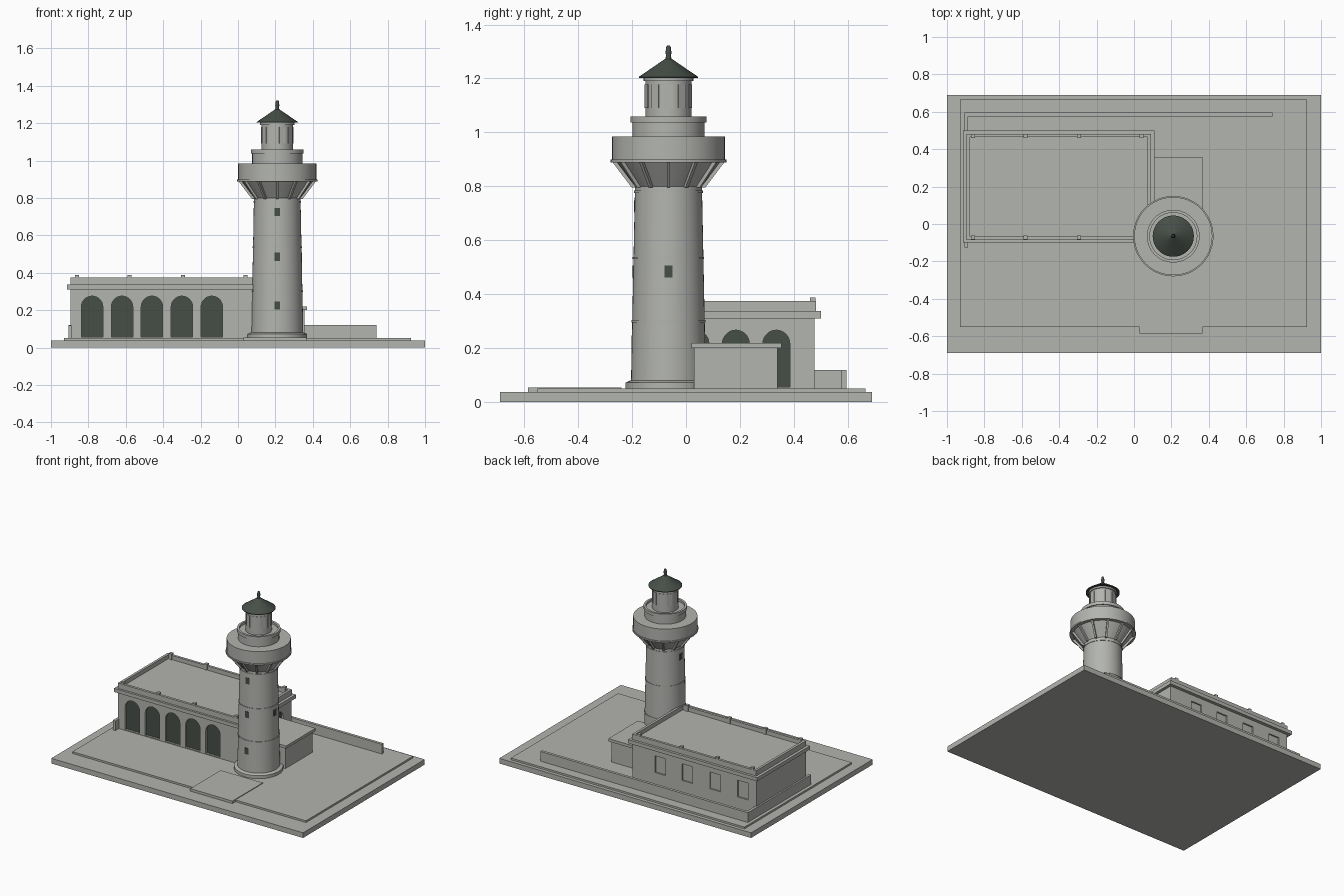
import bpy, bmesh, math
from mathutils import Matrix, Vector

if "Cube" in bpy.data.objects:
    bpy.data.objects.remove(bpy.data.objects["Cube"])

def material(name, rgb):
    m = bpy.data.materials.new(name)
    m.diffuse_color = (*rgb, 1)
    m.use_nodes = True
    m.node_tree.nodes["Principled BSDF"].inputs["Base Color"].default_value = m.diffuse_color
    return m

STONE = material("pale grey stone", (0.45, 0.46, 0.43))
DARK = material("dark green", (0.062, 0.078, 0.064))
TX, TY = 0.21, -0.065          # tower axis

def finish(name, bm, mat, smooth=False):
    bmesh.ops.recalc_face_normals(bm, faces=bm.faces)
    me = bpy.data.meshes.new(name)
    bm.to_mesh(me)
    bm.free()
    me.materials.append(mat)
    ob = bpy.data.objects.new(name, me)
    bpy.context.collection.objects.link(ob)
    if smooth:
        bpy.ops.object.select_all(action='DESELECT')
        ob.select_set(True)
        bpy.context.view_layer.objects.active = ob
        bpy.ops.object.shade_smooth_by_angle(angle=math.radians(30))
    return ob

def add_box(bm, x0, x1, y0, y1, z0, z1, mat=Matrix()):
    m = mat @ Matrix.Translation(((x0+x1)/2, (y0+y1)/2, (z0+z1)/2)) @ Matrix.Diagonal((x1-x0, y1-y0, z1-z0, 1))
    bmesh.ops.create_cube(bm, size=1, matrix=m)

def boxes(name, mat, *dims):
    bm = bmesh.new()
    for d in dims:
        add_box(bm, *d)
    return finish(name, bm, mat)

def lathe(name, mat, profile, n=48):
    """Revolve (radius, z) points about the tower axis."""
    bm = bmesh.new()
    rings = [[bm.verts.new((TX + r*math.cos(2*math.pi*i/n), TY + r*math.sin(2*math.pi*i/n), z))
              for i in range(n)] for r, z in profile]
    for a, b in zip(rings, rings[1:]):
        for i in range(n):
            j = (i+1) % n
            bm.faces.new((a[i], a[j], b[j], b[i]))
    bm.faces.new(rings[0])
    bm.faces.new(rings[-1])
    return finish(name, bm, mat, True)

def add_arch(bm, mat, w, z0, z1, d0, d1):
    """Arched prism: local x is width, local y is depth."""
    r = w/2
    pts = [(-r, z0), (r, z0)] + [(r*math.cos(math.pi*k/14), z1-r+r*math.sin(math.pi*k/14)) for k in range(15)]
    a = [bm.verts.new(mat @ Vector((x, d0, z))) for x, z in pts]
    b = [bm.verts.new(mat @ Vector((x, d1, z))) for x, z in pts]
    bm.faces.new(a)
    bm.faces.new(b)
    for i in range(len(pts)):
        j = (i+1) % len(pts)
        bm.faces.new((a[i], a[j], b[j], b[i]))

def cut(target, cutter):
    cutter.hide_render = True
    cutter.hide_viewport = True
    mod = target.modifiers.new("openings", 'BOOLEAN')
    mod.operation = 'DIFFERENCE'
    mod.solver = 'EXACT'
    mod.object = cutter

def on_tower(angle):
    return Matrix.Translation((TX, TY, 0)) @ Matrix.Rotation(angle, 4, 'Z')

# Ground
boxes("base_slab", STONE, (-1, 1, -0.69, 0.69, 0, 0.037))
boxes("terrace", STONE, (-0.93, 0.925, -0.55, 0.665, 0.037, 0.05))
boxes("entrance_pad", STONE, (0.03, 0.365, -0.585, -0.24, 0.037, 0.055))
boxes("boundary_wall", STONE, (-0.905, 0.74, 0.575, 0.595, 0.05, 0.12),
      (-0.907, -0.887, -0.125, 0.594, 0.05, 0.119))

# House with arched openings in front and on the right, windows behind
house = boxes("house_walls", STONE, (-0.895, 0.09, -0.085, 0.477, 0.05, 0.345))
arches = [(Matrix.Translation((-0.78 + 0.16*i, -0.085, 0)), 0.115, 0.275) for i in range(5)]
arches += [(Matrix.Translation((0.09, 0.035 + 0.15*i, 0)) @ Matrix.Rotation(math.pi/2, 4, 'Z'), 0.1, 0.267)
           for i in range(3)]
cutter, panel = bmesh.new(), bmesh.new()
for m, w, top in arches:
    add_arch(cutter, m, w, 0.056, top, -0.02, 0.02)
    add_arch(panel, m, w, 0.056, top, 0.014, 0.021)
for x in (-0.13, -0.345, -0.565, -0.785):
    add_box(cutter, x-0.042, x+0.042, 0.467, 0.5, 0.145, 0.265)
cut(house, finish("opening_cutter", cutter, STONE))
finish("arch_panels", panel, DARK)

def frame(x0, x1, y0, y1, z0, z1, t):
    return [(x0, x1, y0, y0+t, z0, z1), (x0, x1, y1-t, y1, z0, z1),
            (x0, x0+t, y0+t, y1-t, z0, z1), (x1-t, x1, y0+t, y1-t, z0, z1)]

boxes("house_cornice", STONE, (-0.915, 0.11, -0.1, 0.5, 0.311, 0.337))
boxes("house_parapet", STONE, *frame(-0.895, 0.09, -0.085, 0.482, 0.337, 0.375, 0.018))
boxes("parapet_posts", STONE, *[(x-0.011, x+0.011, y-0.011, y+0.011, 0.337, 0.388)
                                for x in (-0.86, -0.58, -0.295, 0.04) for y in (-0.073, 0.47)])

# Annex
boxes("annex", STONE, (0.08, 0.355, 0.03, 0.34, 0.05, 0.2))
boxes("annex_roof", STONE, (0.08, 0.368, 0.02, 0.355, 0.2, 0.22))

# Tower
lathe("tower_plinth", STONE, [(0.16, 0.05), (0.16, 0.072), (0.142, 0.08)])
lathe("tower_shaft", STONE, [(0.139, 0.07), (0.124, 0.81)])
for i, z in enumerate((0.3, 0.535, 0.78)):
    r = 0.139 - 0.015*(z-0.07)/0.74 + 0.003
    lathe("tower_band_%d" % (i+1), STONE, [(r, z-0.004), (r, z+0.004)])
bm = bmesh.new()
for angle, z in ((-90, 0.225), (-90, 0.485), (-90, 0.725), (0, 0.485), (180, 0.725)):
    r = 0.139 - 0.015*(z-0.07)/0.74
    add_box(bm, r-0.006, r+0.002, -0.015, 0.015, z-0.022, z+0.022, on_tower(math.radians(angle)))
finish("tower_windows", bm, DARK)

# Flared gallery with brackets
lathe("gallery_flare", STONE, [(0.124, 0.80), (0.195, 0.895)])
bm = bmesh.new()
for k in range(12):
    m = on_tower(k*math.pi/6)
    sides = [[bm.verts.new(m @ Vector((r, t, z))) for r, z in
              ((0.12, 0.795), (0.136, 0.795), (0.21, 0.893), (0.18, 0.893))] for t in (-0.006, 0.006)]
    a, b = sides
    bm.faces.new(a)
    bm.faces.new(b)
    for i in range(4):
        j = (i+1) % 4
        bm.faces.new((a[i], a[j], b[j], b[i]))
finish("gallery_brackets", bm, STONE)
lathe("gallery_drum", STONE, [(0.215, 0.889), (0.215, 0.899), (0.209, 0.899), (0.209, 0.985)])

# Upper drum and lantern room
lathe("upper_drum", STONE, [(0.134, 0.98), (0.134, 1.037), (0.141, 1.037), (0.141, 1.06),
                            (0.126, 1.06), (0.126, 1.045)])
lathe("lantern_room", STONE, [(0.085, 1.04), (0.085, 1.19), (0.092, 1.19), (0.092, 1.208)], 40)
bm = bmesh.new()
for k in range(10):
    add_box(bm, 0.081, 0.087, -0.017, 0.017, 1.09, 1.178, on_tower(k*math.pi/5))
finish("lantern_panes", bm, STONE)

# Roof and finial
lathe("lantern_roof", DARK, [(0.11, 1.202), (0.11, 1.206), (0.012, 1.273)])
lathe("roof_finial", DARK, [(0.012, 1.268), (0.009, 1.285), (0.011, 1.295), (0.009, 1.315), (0.005, 1.322)], 16)
